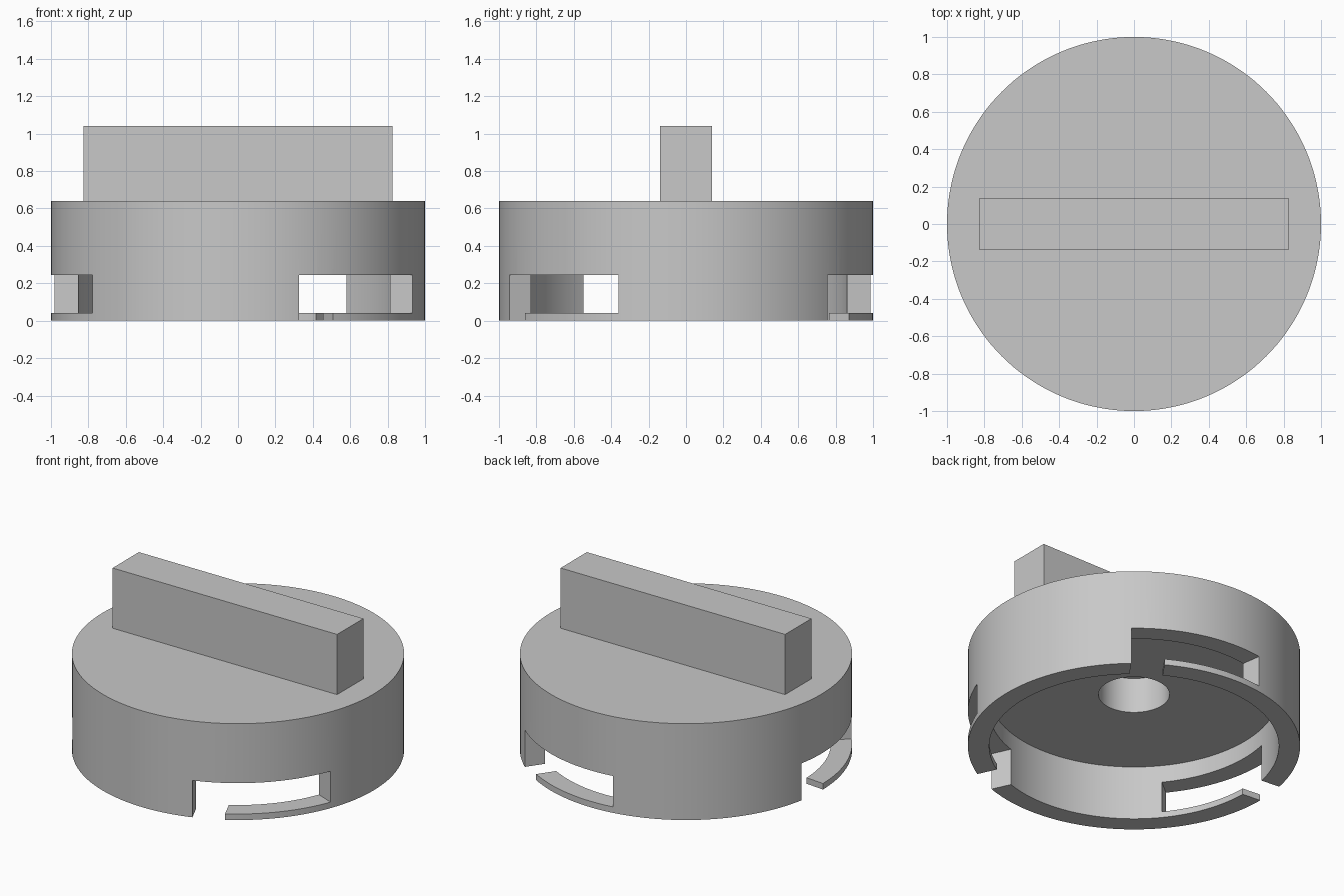
import bpy, bmesh
from math import cos, sin, pi, radians

if "Cube" in bpy.data.objects:
    bpy.data.objects.remove(bpy.data.objects["Cube"], do_unlink=True)

GREY = (0.58, 0.58, 0.58, 1)
grey = bpy.data.materials.new("plain grey")
grey.use_nodes = True
grey.diffuse_color = GREY
grey.node_tree.nodes["Principled BSDF"].inputs["Base Color"].default_value = GREY

OUTER, INNER = 1.0, 0.872      # skirt radii
TOP, RECESS = 0.64, 0.36       # cap top and recess ceiling
SLOT_LOW, SLOT_HIGH = 0.04, 0.245


def prism(name, outline, z0, z1):
    """Extrude a flat outline from z0 to z1."""
    bm = bmesh.new()
    face = bm.faces.new([bm.verts.new((x, y, z0)) for x, y in outline])
    up = bmesh.ops.extrude_face_region(bm, geom=[face])["geom"]
    for v in up:
        if isinstance(v, bmesh.types.BMVert):
            v.co.z = z1
    bmesh.ops.recalc_face_normals(bm, faces=bm.faces)
    mesh = bpy.data.meshes.new(name)
    bm.to_mesh(mesh)
    bm.free()
    obj = bpy.data.objects.new(name, mesh)
    bpy.context.collection.objects.link(obj)
    mesh.materials.append(grey)
    return obj


def arc(radius, start, end, steps):
    span = end - start
    return [(radius * cos(start + span * i / steps), radius * sin(start + span * i / steps))
            for i in range(steps + 1)]


def circle(radius, steps=144):
    return arc(radius, 0, 2 * pi, steps)[:-1]


def box(x0, x1, y):
    return [(x0, -y), (x1, -y), (x1, y), (x0, y)]


def carve(target, cutter):
    """Subtract the cutter and remove it."""
    cutter.hide_render = True
    mod = target.modifiers.new("cut", 'BOOLEAN')
    mod.operation, mod.solver, mod.object = 'DIFFERENCE', 'EXACT', cutter
    bpy.context.view_layer.objects.active = target
    bpy.ops.object.modifier_apply(modifier=mod.name)
    bpy.data.objects.remove(cutter, do_unlink=True)


# Cap body with its recess and blind centre hole
cap = prism("cap_body", circle(OUTER), 0, TOP)
carve(cap, prism("recess_cutter", circle(INNER), -0.1, RECESS))
carve(cap, prism("hole_cutter", circle(0.214, 72), RECESS - 0.1, 0.595))

# Three L-shaped bayonet slots: straight entry, then a sideways run
for k in range(3):
    a = radians(-65.2 + 120 * k)
    entry = prism("entry_cutter", box(0.7, 1.2, 0.1), -0.1, SLOT_HIGH)
    entry.rotation_euler.z = a
    bpy.context.view_layer.update()
    carve(cap, entry)
    end = a + radians(44.1)
    run = prism("run_cutter", arc(0.75, a, end, 24) + arc(1.2, end, a, 24), SLOT_LOW, SLOT_HIGH)
    carve(cap, run)

# Straight grip bar
grip = prism("grip_bar", box(-0.825, 0.825, 0.138), TOP, 1.04)

# Smooth round walls, sharp edges
bpy.ops.object.select_all(action='DESELECT')
cap.select_set(True)
bpy.context.view_layer.objects.active = cap
bpy.ops.object.shade_smooth_by_angle(angle=radians(30))
